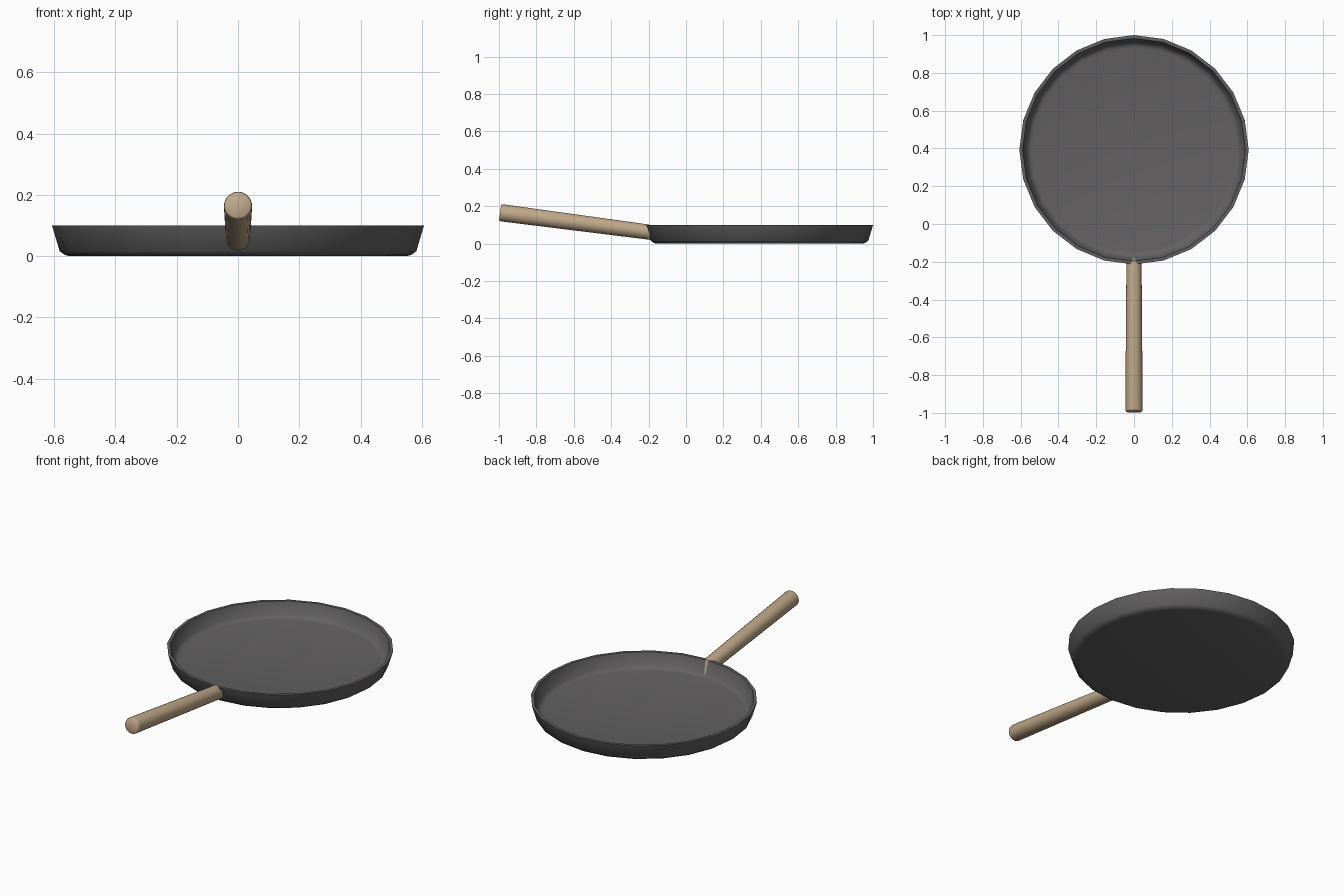
import bpy, bmesh
from math import sin, cos, pi
from mathutils import Vector

cube = bpy.data.objects.get("Cube")
if cube:
    bpy.data.objects.remove(cube, do_unlink=True)


def make_material(name, rgb):
    mat = bpy.data.materials.new(name)
    mat.use_nodes = True
    colour = (*rgb, 1)
    mat.diffuse_color = colour
    bsdf = mat.node_tree.nodes["Principled BSDF"]
    bsdf.inputs["Base Color"].default_value = colour
    bsdf.inputs["Roughness"].default_value = 0.6
    return mat


def lathe(name, profile, sides, mat, angle):
    """Spin (radius, height) points around z, closing both ends with caps."""
    bm = bmesh.new()
    rings = [[bm.verts.new((r * cos(2 * pi * i / sides), r * sin(2 * pi * i / sides), z))
              for i in range(sides)] for r, z in profile]
    for low, high in zip(rings, rings[1:]):
        for i in range(sides):
            j = (i + 1) % sides
            bm.faces.new((low[i], low[j], high[j], high[i]))
    bm.faces.new(rings[0][::-1])
    bm.faces.new(rings[-1])
    bmesh.ops.recalc_face_normals(bm, faces=bm.faces)
    mesh = bpy.data.meshes.new(name)
    bm.to_mesh(mesh)
    bm.free()
    mesh.materials.append(mat)
    obj = bpy.data.objects.new(name, mesh)
    bpy.context.collection.objects.link(obj)
    bpy.ops.object.select_all(action="DESELECT")
    obj.select_set(True)
    bpy.context.view_layer.objects.active = obj
    bpy.ops.object.shade_smooth_by_angle(angle=angle)
    return obj


iron = make_material("dark iron", (0.125, 0.12, 0.12))
wood = make_material("light wood", (0.52, 0.39, 0.25))

# Shallow pan: underside, flared wall, thin rim, inner wall and floor
pan_profile = [(0.55, 0), (0.565, 0.004), (0.582, 0.016), (0.607, 0.1),
               (0.59, 0.1), (0.57, 0.028), (0.555, 0.017), (0.54, 0.014)]
pan = lathe("pan", pan_profile, 24, iron, 0.9)
pan.location.y = 0.393

# Tapered round handle rising away from the pan, with a softened tip
start, end = Vector((0, -0.185, 0.06)), Vector((0, -0.994, 0.166))
axis = end - start
length = axis.length
handle_profile = [(0.04, 0), (0.046, length - 0.012),
                  (0.044, length - 0.004), (0.039, length)]
handle = lathe("handle", handle_profile, 24, wood, 0.9)
handle.matrix_world = axis.to_track_quat("Z", "Y").to_matrix().to_4x4()
handle.location = start

# Slant the handle root so that it follows the flared wall
turn = axis.to_track_quat("Z", "Y")
for v in handle.data.vertices:
    if v.co.z < 0.01:
        v.co.z += 0.42 * (turn @ v.co).z
